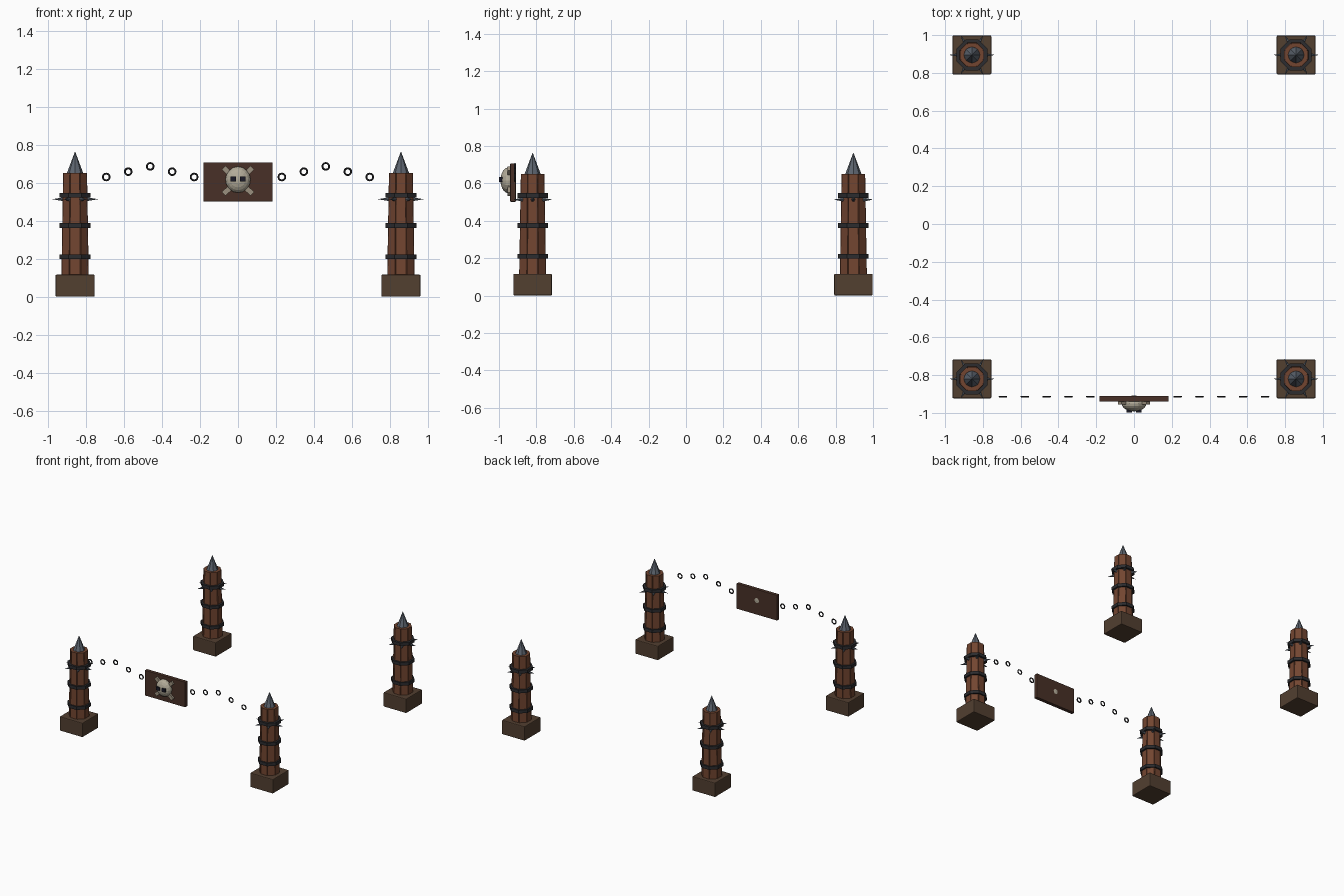
import bpy, math
from mathutils import Matrix, Vector

if "Cube" in bpy.data.objects:
    bpy.data.objects.remove(bpy.data.objects["Cube"])


def mat(name, r, g, b):
    m = bpy.data.materials.new(name)
    m.diffuse_color = (r, g, b, 1)
    m.use_nodes = True
    m.node_tree.nodes["Principled BSDF"].inputs["Base Color"].default_value = m.diffuse_color
    return m


WOOD = mat("red_wood", 0.17, 0.06, 0.03)
CORE = mat("dark_wood", 0.07, 0.03, 0.02)
BASE = mat("base_wood", 0.085, 0.05, 0.03)
BOARD = mat("board_wood", 0.065, 0.03, 0.02)
IRON = mat("black_iron", 0.025, 0.025, 0.028)
STEEL = mat("steel", 0.11, 0.13, 0.16)
BONE = mat("bone", 0.45, 0.41, 0.32)
BONES = mat("old_bone", 0.33, 0.28, 0.21)
EYE = mat("eye_dark", 0.01, 0.01, 0.02)


def finish(name, m, bevel=0):
    o = bpy.context.object
    o.name = name
    o.data.materials.append(m)
    if bevel:
        b = o.modifiers.new("bevel", 'BEVEL')
        b.width, b.segments = bevel, 2
    return o


def box(name, m, loc, size, rot=(0, 0, 0), bevel=0):
    bpy.ops.mesh.primitive_cube_add(size=1, location=loc, rotation=rot)
    o = finish(name, m, bevel)
    o.data.transform(Matrix.Diagonal((*size, 1)))
    return o


def cone(name, m, loc, r1, r2, h, n=8, rot=(0, 0, 0)):
    bpy.ops.mesh.primitive_cone_add(vertices=n, radius1=r1, radius2=r2, depth=h,
                                    location=loc, rotation=rot)
    return finish(name, m)


def band(name, x, y, z, r_in, r_out, h):
    # octagonal iron hoop with flats facing the axes
    prof = [(r_in, -h / 2), (r_out, -h / 2), (r_out, h / 2), (r_in, h / 2)]
    verts, faces = [], []
    for i in range(8):
        a = math.pi / 8 + i * math.pi / 4
        verts += [(r * math.cos(a), r * math.sin(a), zz) for r, zz in prof]
        for k in range(4):
            j, k2 = (i + 1) % 8, (k + 1) % 4
            faces.append((i * 4 + k, j * 4 + k, j * 4 + k2, i * 4 + k2))
    me = bpy.data.meshes.new(name)
    me.from_pydata(verts, [], faces)
    me.materials.append(IRON)
    o = bpy.data.objects.new(name, me)
    o.location = (x, y, z)
    bpy.context.collection.objects.link(o)


def post(x, y):
    box("post_base", BASE, (x, y, 0.058), (0.206, 0.206, 0.116), bevel=0.006)
    core = cone("post_core", CORE, (x, y, 0.38), 0.071, 0.063, 0.536)
    core.data.transform(Matrix.Rotation(math.pi / 8, 4, 'Z'))
    # tapered planks around the core
    for i in range(8):
        a = i * math.pi / 4
        p = box("post_plank", WOOD, (x, y, 0.38), (0.022, 0.052, 0.54), (0, 0, a))
        for v in p.data.vertices:
            top = v.co.z > 0
            v.co.x += 0.052 if top else 0.061
            v.co.y *= 0.9 if top else 1.05
    for z in (0.21, 0.374, 0.534):
        band("iron_band", x, y, z, 0.06, 0.0885, 0.026)
    # ring of six spikes
    for i in range(6):
        a = i * math.pi / 3
        d = Vector((math.cos(a), math.sin(a), 0))
        cone("side_spike", STEEL, Vector((x, y, 0.513)) + d * 0.09, 0.012, 0, 0.062,
             6, (0, math.pi / 2, a))
    cone("post_tip", STEEL, (x, y, 0.705), 0.045, 0, 0.12)


for px in (-0.858, 0.858):
    for py in (-0.82, 0.895):
        post(px, py)

# hanging chain links
for s in (-1, 1):
    for i, z in enumerate((0.63, 0.658, 0.686, 0.658, 0.63)):
        bpy.ops.mesh.primitive_torus_add(
            major_segments=12, minor_segments=6, major_radius=0.018, minor_radius=0.005,
            location=(s * (0.231 + 0.1157 * i), -0.914, z), rotation=(math.pi / 2, 0, 0))
        finish("chain_link", IRON)

# sign board
box("sign_board", BOARD, (0, -0.925, 0.604), (0.366, 0.03, 0.206), bevel=0.004)

# crossed bones
for s in (-1, 1):
    box("cross_bone", BONES, (0, -0.946, 0.61), (0.205, 0.018, 0.028),
        (0, s * math.radians(42), 0))

# skull and eye sockets
bpy.ops.mesh.primitive_uv_sphere_add(segments=16, ring_count=10, radius=1,
                                     location=(0, -0.95, 0.616), rotation=(math.pi / 2, 0, 0))
skull = finish("skull", BONE)
skull.data.transform(Matrix.Diagonal((0.066, 0.069, 0.042, 1)))
for s in (-1, 1):
    box("eye_socket", EYE, (s * 0.025, -0.988, 0.62), (0.03, 0.022, 0.026))
